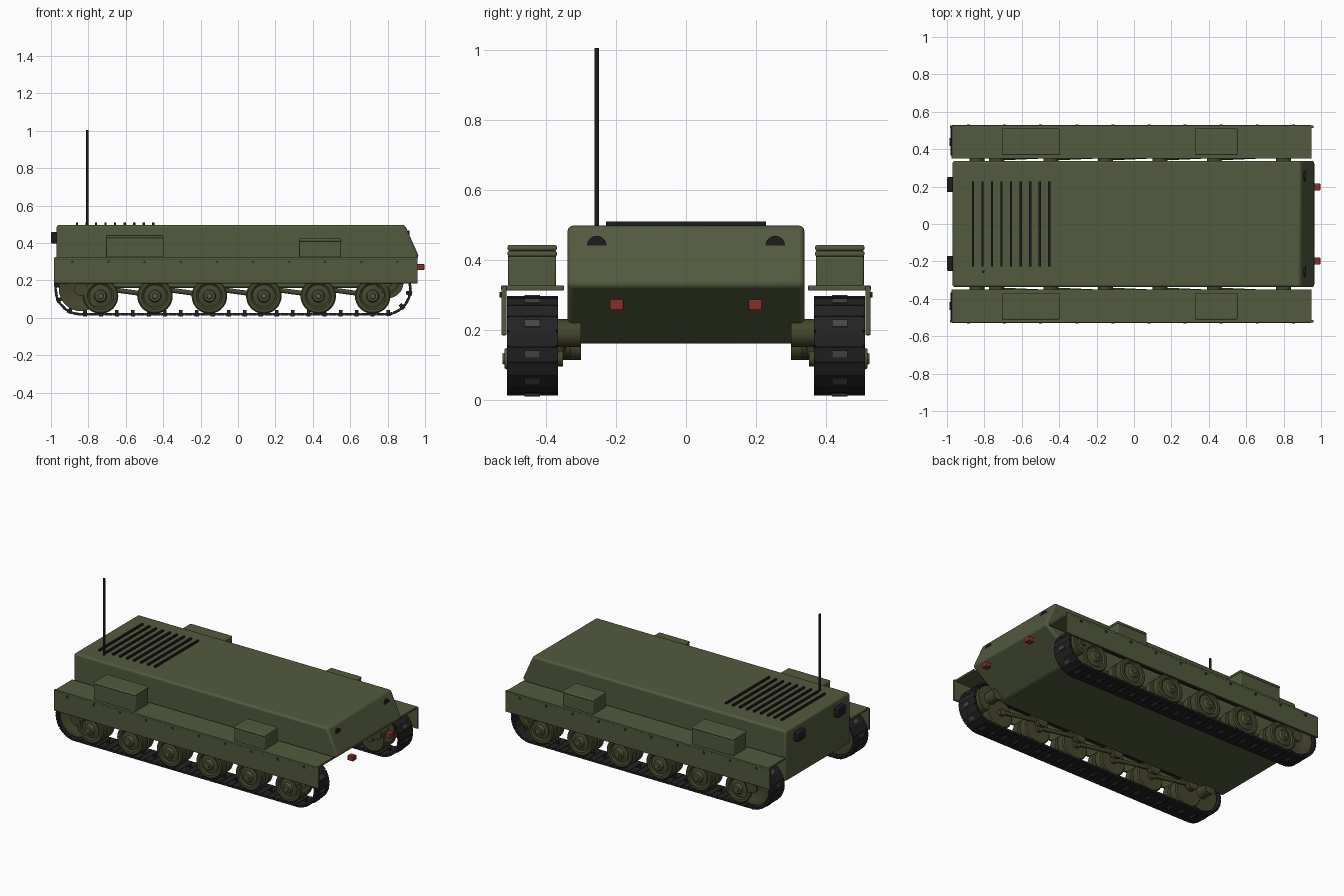
import bpy, bmesh, math
from mathutils import Vector, Matrix

if "Cube" in bpy.data.objects:
    bpy.data.objects.remove(bpy.data.objects["Cube"], do_unlink=True)


def material(name, r, g, b):
    m = bpy.data.materials.new(name)
    m.use_nodes = True
    m.diffuse_color = (r, g, b, 1)
    m.node_tree.nodes["Principled BSDF"].inputs["Base Color"].default_value = (r, g, b, 1)
    return m


OLIVE = material("olive paint", 0.085, 0.102, 0.047)
DRAB = material("dark drab wheel", 0.06, 0.062, 0.026)
BLACK = material("black metal", 0.012, 0.012, 0.014)
RUBBER = material("track steel", 0.016, 0.016, 0.017)
PAD = material("grey pad", 0.06, 0.06, 0.06)
RED = material("red lamp", 0.24, 0.03, 0.022)
BOLT = material("dark bolt", 0.035, 0.04, 0.022)


def finish(name, bm, mats, mirror=False, bevel=0):
    """Turn a bmesh into an object, optionally bevelled and mirrored in y."""
    bmesh.ops.recalc_face_normals(bm, faces=bm.faces)
    me = bpy.data.meshes.new(name)
    bm.to_mesh(me)
    bm.free()
    for m in mats:
        me.materials.append(m)
    ob = bpy.data.objects.new(name, me)
    bpy.context.collection.objects.link(ob)
    if bevel:
        mod = ob.modifiers.new("bevel", "BEVEL")
        mod.width, mod.segments, mod.limit_method = bevel, 3, "ANGLE"
    if mirror:
        mod = ob.modifiers.new("mirror", "MIRROR")
        mod.use_axis = (False, True, False)
    bpy.context.view_layer.objects.active = ob
    ob.select_set(True)
    bpy.ops.object.shade_smooth_by_angle(angle=math.radians(35))
    ob.select_set(False)
    return ob


def box(bm, x, y, z, mat=0, turn=None):
    """Add a box from (low, high) ranges, optionally transformed afterwards."""
    lo, hi = Vector((x[0], y[0], z[0])), Vector((x[1], y[1], z[1]))
    mtx = Matrix.Translation((lo + hi) / 2) @ Matrix.Diagonal((hi - lo).to_4d())
    verts = bmesh.ops.create_cube(bm, size=1, matrix=(turn or Matrix()) @ mtx)["verts"]
    for f in {f for v in verts for f in v.link_faces}:
        f.material_index = mat


def rod(bm, a, b, radius, sides=20):
    """Add a cylinder between two points."""
    a, b = Vector(a), Vector(b)
    mtx = Matrix.Translation((a + b) / 2) @ (b - a).to_track_quat("Z", "Y").to_matrix().to_4x4()
    bmesh.ops.create_cone(bm, cap_ends=True, segments=sides, radius1=radius,
                          radius2=radius, depth=(b - a).length, matrix=mtx)


def lathe(bm, x, z, profile, sides=32, mat_rule=None):
    """Spin a (radius, y) profile about an axle along y."""
    vs = [bm.verts.new((x + r, y, z)) for r, y in profile]
    es = [bm.edges.new(p) for p in zip(vs, vs[1:])]
    geom = bmesh.ops.spin(bm, geom=vs + es, cent=(x, 0, z), axis=(0, 1, 0),
                          angle=math.tau, steps=sides, use_duplicate=False)
    bmesh.ops.remove_doubles(bm, verts=bm.verts, dist=0.0001)
    if mat_rule:
        for f in bm.faces:
            c = f.calc_center_median()
            if mat_rule(math.hypot(c.x - x, c.z - z), c.y):
                f.material_index = 1


# Hull: side profile extruded across the width
bm = bmesh.new()
profile = [(-0.97, 0.16), (0.75, 0.16), (0.968, 0.327), (0.892, 0.497), (-0.97, 0.497)]
base = bm.faces.new([bm.verts.new((x, -0.338, z)) for x, z in profile])
side = bmesh.ops.extrude_face_region(bm, geom=[base])["geom"]
bmesh.ops.translate(bm, vec=(0, 0.676, 0), verts=[v for v in side if isinstance(v, bmesh.types.BMVert)])
finish("hull", bm, [OLIVE], bevel=0.014)

# Engine deck grille
bm = bmesh.new()
for i in range(9):
    x = -0.861 + i * 0.051
    box(bm, (x - 0.006, x + 0.006), (-0.228, 0.228), (0.49, 0.509))
finish("engine_grille", bm, [BLACK])

# Antenna
bm = bmesh.new()
rod(bm, (-0.805, -0.255, 0.49), (-0.805, -0.255, 1.005), 0.007, 12)
finish("antenna", bm, [BLACK])

# Lamps and rear vents
bm = bmesh.new()
rod(bm, (0.87, 0.255, 0.44), (0.917, 0.255, 0.44), 0.028, 24)
finish("headlights", bm, [BLACK], mirror=True)
bm = bmesh.new()
box(bm, (0.955, 0.996), (0.179, 0.217), (0.256, 0.287))
finish("red_lamps", bm, [RED], mirror=True, bevel=0.003)
bm = bmesh.new()
box(bm, (-1.0, -0.96), (0.17, 0.25), (0.397, 0.46))
finish("rear_vents", bm, [BLACK], mirror=True, bevel=0.006)

# Fenders, skirts and their bolts
bm = bmesh.new()
box(bm, (-0.975, 0.95), (0.349, 0.528), (0.312, 0.326))
finish("fenders", bm, [OLIVE], mirror=True, bevel=0.003)
bm = bmesh.new()
box(bm, (-0.985, 0.96), (0.513, 0.527), (0.184, 0.324))
finish("skirts", bm, [OLIVE], mirror=True, bevel=0.003)
bm = bmesh.new()
for i in range(10):
    x = -0.885 + i * 0.193
    rod(bm, (x, 0.52, 0.3), (x, 0.533, 0.3), 0.008, 10)
finish("skirt_bolts", bm, [BOLT], mirror=True)

# Stowage boxes on the fenders, each with a lid
for name, x, top in (("rear_stowage", (-0.705, -0.398), 0.442), ("front_stowage", (0.327, 0.552), 0.425)):
    bm = bmesh.new()
    box(bm, x, (0.371, 0.508), (0.322, top - 0.015))
    box(bm, (x[0] - 0.001, x[1] + 0.001), (0.369, 0.51), (top - 0.016, top))
    finish(name, bm, [OLIVE], mirror=True, bevel=0.006)

# Road wheels: twin discs with a dished face and pale hub
WHEELS = [-0.735 + i * 0.291 for i in range(6)]
tyre = [(0, 0.375), (0.088, 0.375), (0.095, 0.382), (0.095, 0.428), (0.06, 0.432),
        (0.06, 0.448), (0.095, 0.452), (0.095, 0.498), (0.088, 0.505), (0.07, 0.505),
        (0.06, 0.497), (0.034, 0.503), (0.028, 0.518), (0.017, 0.519), (0.014, 0.525), (0, 0.525)]
for i, x in enumerate(WHEELS):
    bm = bmesh.new()
    lathe(bm, x, 0.117, tyre, mat_rule=lambda r, y: r < 0.034 and y > 0.5)
    finish(f"road_wheel_{i + 1}", bm, [DRAB, OLIVE], mirror=True)

# Rear idler and front drive sprocket
END_Z = 0.154
drum = [(0, 0.38), (1, 0.38), (1, 0.425), (0.6, 0.43), (0.6, 0.45), (1, 0.455),
        (1, 0.5), (0.7, 0.5), (0.6, 0.492), (0.3, 0.492), (0.3, 0.508), (0, 0.508)]
for name, x, z, radius in (("idler", -0.84, END_Z, 0.118), ("sprocket", 0.8, 0.19, 0.085)):
    bm = bmesh.new()
    lathe(bm, x, z, [(r * radius, y) for r, y in drum])
    rod(bm, (x, 0.3, z), (x, 0.4, z), 0.04)
    finish(name, bm, [DRAB], mirror=True)

# Trailing arms with their hull pivots
bm = bmesh.new()
for pivot, wheel in zip(WHEELS, WHEELS[1:]):
    rod(bm, (pivot, 0.33, 0.16), (pivot, 0.365, 0.16), 0.04)
    rod(bm, (pivot, 0.352, 0.16), (wheel, 0.365, 0.12), 0.013, 12)
    rod(bm, (wheel, 0.352, 0.117), (wheel, 0.4, 0.117), 0.022, 16)
finish("suspension_arms", bm, [DRAB], mirror=True)

# Tracks: shoes laid round a stadium path
REAR, FRONT, RADIUS = -0.84, 0.787, 0.135
RUN, ARC = FRONT - REAR, math.pi * RADIUS


def track_frame(s):
    """Position and heading at distance s along the track loop."""
    flip = s >= RUN + ARC
    s -= (RUN + ARC) * flip
    if s < RUN:
        x, z, ang = REAR + s, -RADIUS, 0
    else:
        ang = (s - RUN) / RADIUS
        x, z = FRONT + RADIUS * math.sin(ang), -RADIUS * math.cos(ang)
    if flip:
        x, z, ang = REAR + FRONT - x, -z, ang + math.pi
    return Matrix.Translation((x, 0, END_Z + z)) @ Matrix.Rotation(-ang, 4, "Y")


bm = bmesh.new()
SHOES = 96
pitch = 2 * (RUN + ARC) / SHOES
for i in range(SHOES):
    frame = track_frame((i + 0.5) * pitch)
    half = pitch * 0.46
    box(bm, (-half, half), (0.366, 0.512), (-0.006, 0.008), 0, frame)
    box(bm, (half - 0.006, half + 0.006), (0.372, 0.506), (-0.004, 0.004), 0, frame)
    if i % 2 == 0:
        box(bm, (-0.011, 0.011), (0.417, 0.461), (-0.0105, -0.004), 1, frame)
        box(bm, (-0.01, 0.01), (0.434, 0.446), (0.006, 0.022), 0, frame)
finish("tracks", bm, [RUBBER, PAD], mirror=True)
